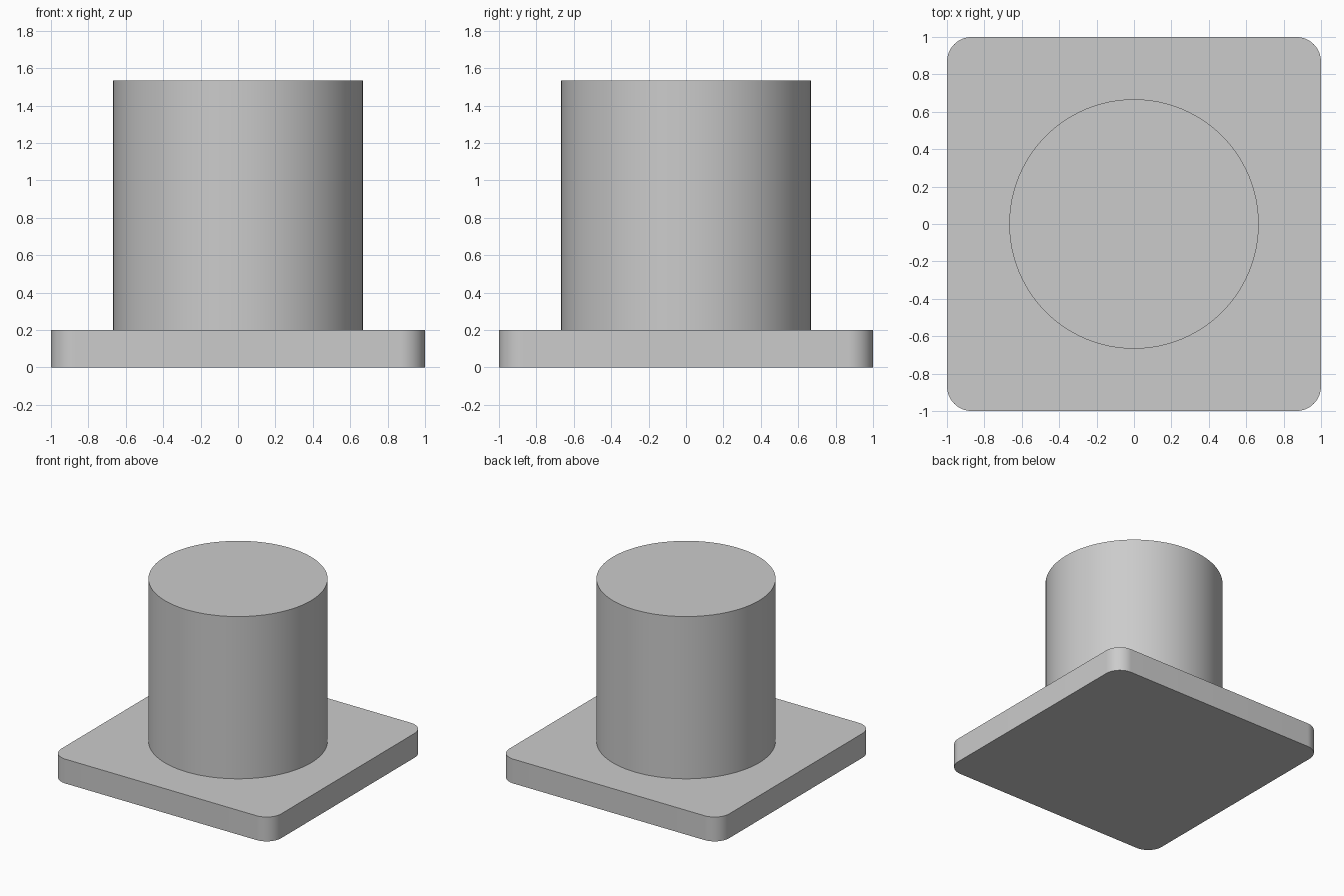
import bpy
import bmesh
from math import cos, sin, pi

cube = bpy.data.objects.get("Cube")
if cube:
    bpy.data.objects.remove(cube, do_unlink=True)

PLATE_HALF = 1.0
PLATE_HEIGHT = 0.2
CORNER_RADIUS = 0.133
POST_RADIUS = 0.667
POST_HEIGHT = 1.333

# One plain grey for the whole model
grey = bpy.data.materials.new("plain grey")
grey.use_nodes = True
colour = (0.6, 0.6, 0.6, 1)
grey.diffuse_color = colour
grey.node_tree.nodes["Principled BSDF"].inputs["Base Color"].default_value = colour


def arc(cx, cy, radius, start, sweep, steps):
    """Points along an arc, both ends included."""
    return [(cx + radius * cos(start + sweep * i / steps),
             cy + radius * sin(start + sweep * i / steps))
            for i in range(steps + 1)]


def extrude_outline(name, outline, bottom, height, closed_bottom=True):
    """Raise a flat outline into a solid with smooth sides and sharp rims."""
    bm = bmesh.new()
    base = bm.faces.new([bm.verts.new((x, y, bottom)) for x, y in outline])
    raised = bmesh.ops.extrude_face_region(bm, geom=[base], use_keep_orig=closed_bottom)
    top = [v for v in raised["geom"] if isinstance(v, bmesh.types.BMVert)]
    bmesh.ops.translate(bm, vec=(0, 0, height), verts=top)
    if not closed_bottom and base.is_valid:
        if max(v.co.z for v in base.verts) < bottom + height / 2:
            bmesh.ops.delete(bm, geom=[base], context="FACES_ONLY")
    bmesh.ops.recalc_face_normals(bm, faces=bm.faces)
    mesh = bpy.data.meshes.new(name)
    bm.to_mesh(mesh)
    bm.free()
    mesh.materials.append(grey)
    obj = bpy.data.objects.new(name, mesh)
    bpy.context.collection.objects.link(obj)
    bpy.ops.object.select_all(action="DESELECT")
    obj.select_set(True)
    bpy.context.view_layer.objects.active = obj
    bpy.ops.object.shade_smooth_by_angle(angle=pi / 6)
    return obj


# Square base plate with rounded corners
inner = PLATE_HALF - CORNER_RADIUS
corners = [(1, 1), (-1, 1), (-1, -1), (1, -1)]
plate_outline = []
for i, (sx, sy) in enumerate(corners):
    plate_outline += arc(sx * inner, sy * inner, CORNER_RADIUS, i * pi / 2, pi / 2, 16)
extrude_outline("base_plate", plate_outline, 0, PLATE_HEIGHT)

# Round post standing on the plate
post_outline = arc(0, 0, POST_RADIUS, 0, 2 * pi, 96)[:-1]
extrude_outline("round_post", post_outline, PLATE_HEIGHT, POST_HEIGHT, closed_bottom=False)
